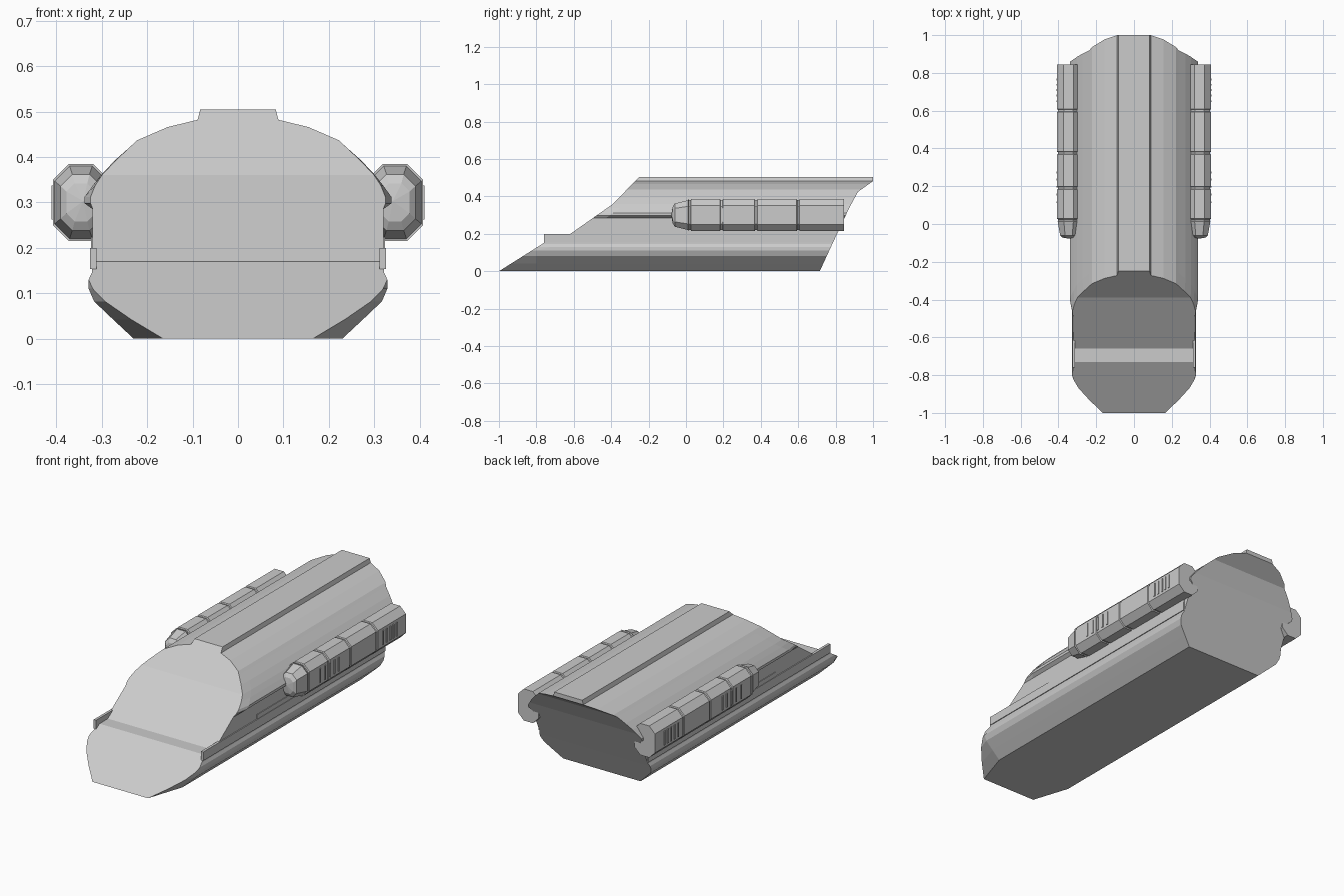
import bpy, bmesh

if "Cube" in bpy.data.objects:
    bpy.data.objects.remove(bpy.data.objects["Cube"])

# one flat grey for the whole craft
grey = bpy.data.materials.new("hull grey")
grey.diffuse_color = (0.6, 0.6, 0.6, 1)
grey.use_nodes = True
grey.node_tree.nodes["Principled BSDF"].inputs["Base Color"].default_value = grey.diffuse_color


def finish(bm, name):
    bmesh.ops.remove_doubles(bm, verts=bm.verts, dist=0.00005)
    bmesh.ops.recalc_face_normals(bm, faces=bm.faces)
    me = bpy.data.meshes.new(name)
    bm.to_mesh(me)
    bm.free()
    me.materials.append(grey)
    ob = bpy.data.objects.new(name, me)
    bpy.context.collection.objects.link(ob)
    return ob


def mirror(ob):
    ob.modifiers.new("mirror", 'MIRROR').use_axis[0] = True


def interp(profile, z):
    for (y0, z0), (y1, z1) in zip(profile, profile[1:]):
        if z <= z1 and z1 > z0:
            return y0 + (y1 - y0) * (z - z0) / (z1 - z0)
    return profile[-1][0]


def box(bm, x0, x1, y0, y1, z0, z1):
    vs = bmesh.ops.create_cube(bm, size=1)["verts"]
    for v in vs:
        v.co = ((x0 + x1) / 2 + v.co.x * (x1 - x0),
                (y0 + y1) / 2 + v.co.y * (y1 - y0),
                (z0 + z1) / 2 + v.co.z * (z1 - z0))


# side profiles of the nose and the tail as (y, z)
NOSE = [(-1, 0), (-0.73, 0.17), (-0.66, 0.1705), (-0.39, 0.36), (-0.25, 0.505)]
TAIL = [(0.715, 0), (0.775, 0.13), (0.872, 0.337), (0.92, 0.425), (1, 0.482), (1, 0.505)]

# hull half section: height, half width, half width at the nose edge
SECTION = [(0, 0.23, 0.165), (0.042, 0.275, 0.235), (0.082, 0.317, 0.293),
           (0.11, 0.329, 0.32), (0.13, 0.329, 0.329), (0.145, 0.322, 0.322),
           (0.17, 0.321, 0.321), (0.1705, 0.321, 0.321), (0.285, 0.32, 0.32),
           (0.298, 0.338, 0.325), (0.312, 0.338, 0.325), (0.337, 0.32, 0.315),
           (0.36, 0.302, 0.300), (0.392, 0.272, 0.27), (0.425, 0.235, 0.235),
           (0.437, 0.222, 0.222), (0.466, 0.155, 0.155), (0.482, 0.089, 0.089),
           (0.505, 0.083, 0.083)]

# hull: nose edge, full-width ring and tail edge joined level by level
bm = bmesh.new()
levels = []
for z, x, xn in SECTION:
    yn, yt = interp(NOSE, z), interp(TAIL, z)
    ym = -0.8 if z < 0.126 else yn + 0.07
    row = [(xn, yn), (x, ym), (x, yt), (-x, yt), (-x, ym), (-xn, yn)]
    levels.append([bm.verts.new((a, b, z)) for a, b in row])
for lo, hi in zip(levels, levels[1:]):
    for i in range(6):
        j = (i + 1) % 6
        bm.faces.new((lo[i], lo[j], hi[j], hi[i]))
bm.faces.new(levels[0])
bm.faces.new(levels[-1])
finish(bm, "hull")

# stepped side rail plates
bm = bmesh.new()
box(bm, 0.312, 0.326, -0.76, 0.785, 0.153, 0.2)
box(bm, 0.312, 0.324, -0.3, 0.785, 0.19, 0.224)
mirror(finish(bm, "side_rail"))

# side pods: octagon rings with narrow grooves at the seams
CX, CZ = 0.346, 0.3


def octagon(bm, y, hx, hz, c):
    pts = [(hx, hz - c), (hx - c, hz), (c - hx, hz), (-hx, hz - c),
           (-hx, c - hz), (c - hx, -hz), (hx - c, -hz), (hx, c - hz)]
    return [bm.verts.new((CX + a, y, CZ + b)) for a, b in pts]


rings = [(-0.072, 0.032, 0.042, 0.018), (-0.06, 0.045, 0.062, 0.026),
         (0.012, 0.058, 0.08, 0.033)]
for seam in (0.02, 0.19, 0.375, 0.6):
    rings += [(seam - 0.008, 0.061, 0.085, 0.034), (seam - 0.005, 0.057, 0.08, 0.033),
              (seam + 0.005, 0.057, 0.08, 0.033), (seam + 0.008, 0.061, 0.085, 0.034)]
rings.append((0.845, 0.061, 0.085, 0.034))
bm = bmesh.new()
loops = [octagon(bm, *r) for r in rings]
for a, b in zip(loops, loops[1:]):
    for i in range(8):
        j = (i + 1) % 8
        bm.faces.new((a[i], a[j], b[j], b[i]))
bm.faces.new(loops[-1])
# faceted nose fan
tip = bm.verts.new((CX - 0.005, -0.078, CZ + 0.003))
for i in range(8):
    bm.faces.new((loops[0][i], loops[0][(i + 1) % 8], tip))
mirror(finish(bm, "side_pod"))

# vent slats on the outer face of each pod
bm = bmesh.new()
for y in (0.115, 0.157, 0.197, 0.235, 0.272, 0.65, 0.68, 0.71, 0.737, 0.765):
    box(bm, 0.4, 0.411, y - 0.005, y + 0.005, 0.262, 0.337)
mirror(finish(bm, "vent_slats"))
